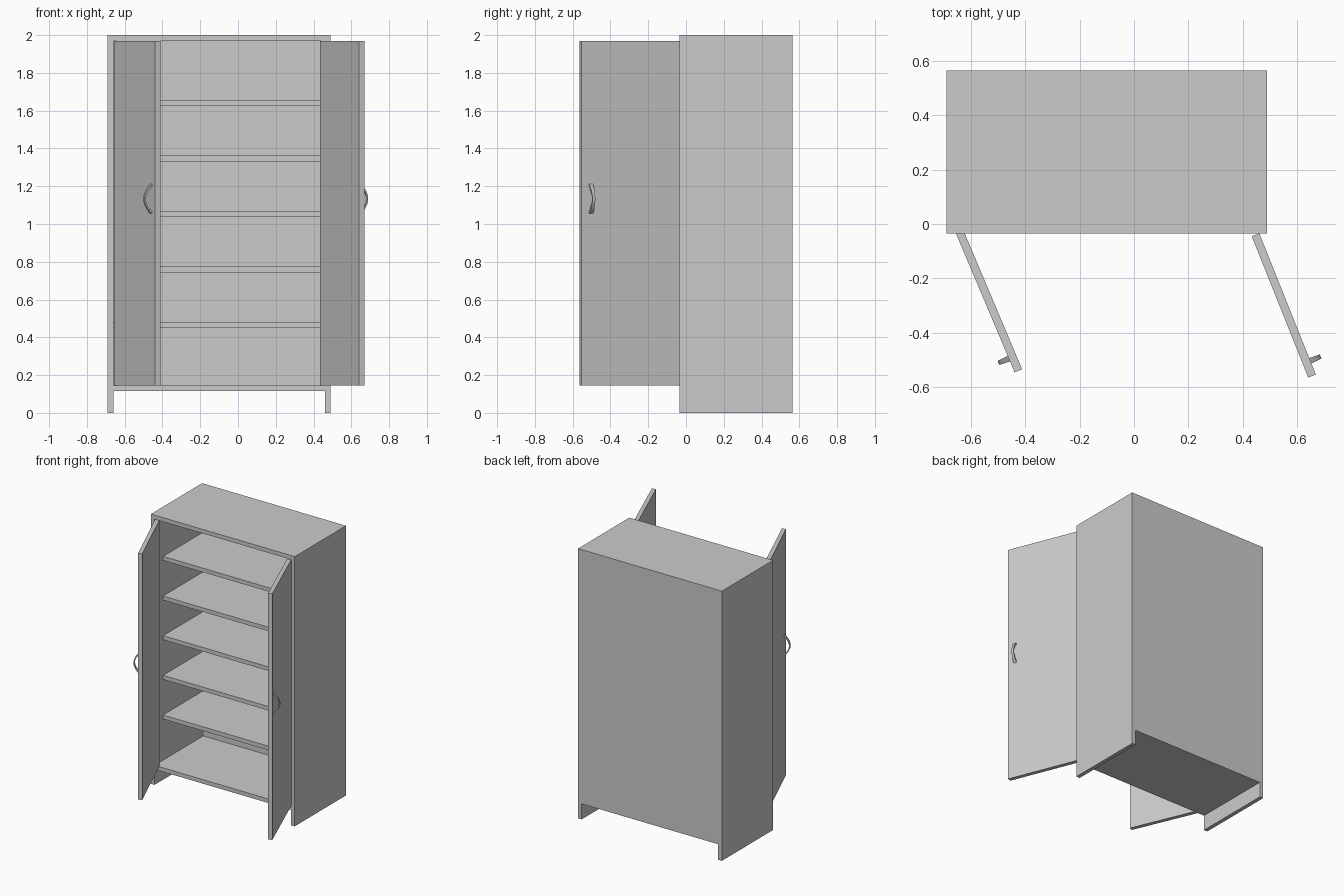
import bpy, bmesh, math
from mathutils import Matrix, Vector

if "Cube" in bpy.data.objects:
    bpy.data.objects.remove(bpy.data.objects["Cube"])

X0, X1 = -0.69, 0.49      # carcass outer sides
Y0, Y1 = -0.035, 0.565    # front and back
T = 0.03                  # board thickness


def finish(name, bm, matrix=Matrix()):
    bmesh.ops.recalc_face_normals(bm, faces=bm.faces)
    mesh = bpy.data.meshes.new(name)
    bm.to_mesh(mesh)
    bm.free()
    obj = bpy.data.objects.new(name, mesh)
    obj.matrix_world = matrix
    bpy.context.collection.objects.link(obj)
    return obj


def board(name, x, y, z, matrix=Matrix()):
    """Box given by its (min, max) range on each axis."""
    bm = bmesh.new()
    size = Matrix.Diagonal((x[1] - x[0], y[1] - y[0], z[1] - z[0], 1))
    mid = Vector((sum(x) / 2, sum(y) / 2, sum(z) / 2))
    bmesh.ops.create_cube(bm, size=1, matrix=Matrix.Translation(mid) @ size)
    return finish(name, bm, matrix)


def handle(name, x, z, matrix, steps=16):
    """Bowed flat strip, narrower in the middle, standing off the door front."""
    bm = bmesh.new()
    half, bow, thick = 0.078, 0.041, 0.008
    rings = []
    for i in range(steps + 1):
        t = -1 + 2 * i / steps
        w = 0.008 + 0.003 * t * t
        out = bow * (1 - t * t)
        inner = max(out - thick, -0.004)
        h_out, h_in = half * t, (half - thick * 0.7) * t
        rings.append([bm.verts.new(p) for p in (
            (x - w, -out, z + h_out), (x + w, -out, z + h_out),
            (x + w, -inner, z + h_in), (x - w, -inner, z + h_in))])
    for a, b in zip(rings, rings[1:]):
        for k in range(4):
            n = (k + 1) % 4
            bm.faces.new((a[k], a[n], b[n], b[k]))
    bm.faces.new(rings[0])
    bm.faces.new(rings[-1])
    obj = finish(name, bm, matrix)
    bpy.context.view_layer.objects.active = obj
    obj.select_set(True)
    bpy.ops.object.shade_smooth_by_angle(angle=math.radians(30))
    obj.select_set(False)


# Carcass
inside = (X0 + T, X1 - T)
board("left_side", (X0, X0 + T), (Y0, Y1), (0, 2))
board("right_side", (X1 - T, X1), (Y0, Y1), (0, 2))
board("top_panel", inside, (Y0, Y1), (2 - T, 2))
board("bottom_panel", inside, (Y0, Y1), (0.115, 0.145))
board("back_panel", inside, (Y1 - T, Y1), (0.145, 2 - T))

# Shelves, set back from the front
for i in range(5):
    z = 0.45 + 0.294 * i
    board(f"shelf_{i + 1}", inside, (0.065, Y1 - T), (z, z + T))

# Open doors with handles, each turned about its front hinge corner
for side, sign, hinge, angle in (("left", 1, (-0.657, -0.03, 0), -67.1),
                                 ("right", -1, (0.461, -0.034, 0), 111.8)):
    m = Matrix.Translation(hinge) @ Matrix.Rotation(math.radians(angle), 4, 'Z')
    board(f"{side}_door", sorted((0, sign * 0.56)), (0, T), (0.145, 1.97), m)
    handle(f"{side}_handle", sign * 0.505, 1.133, m)
